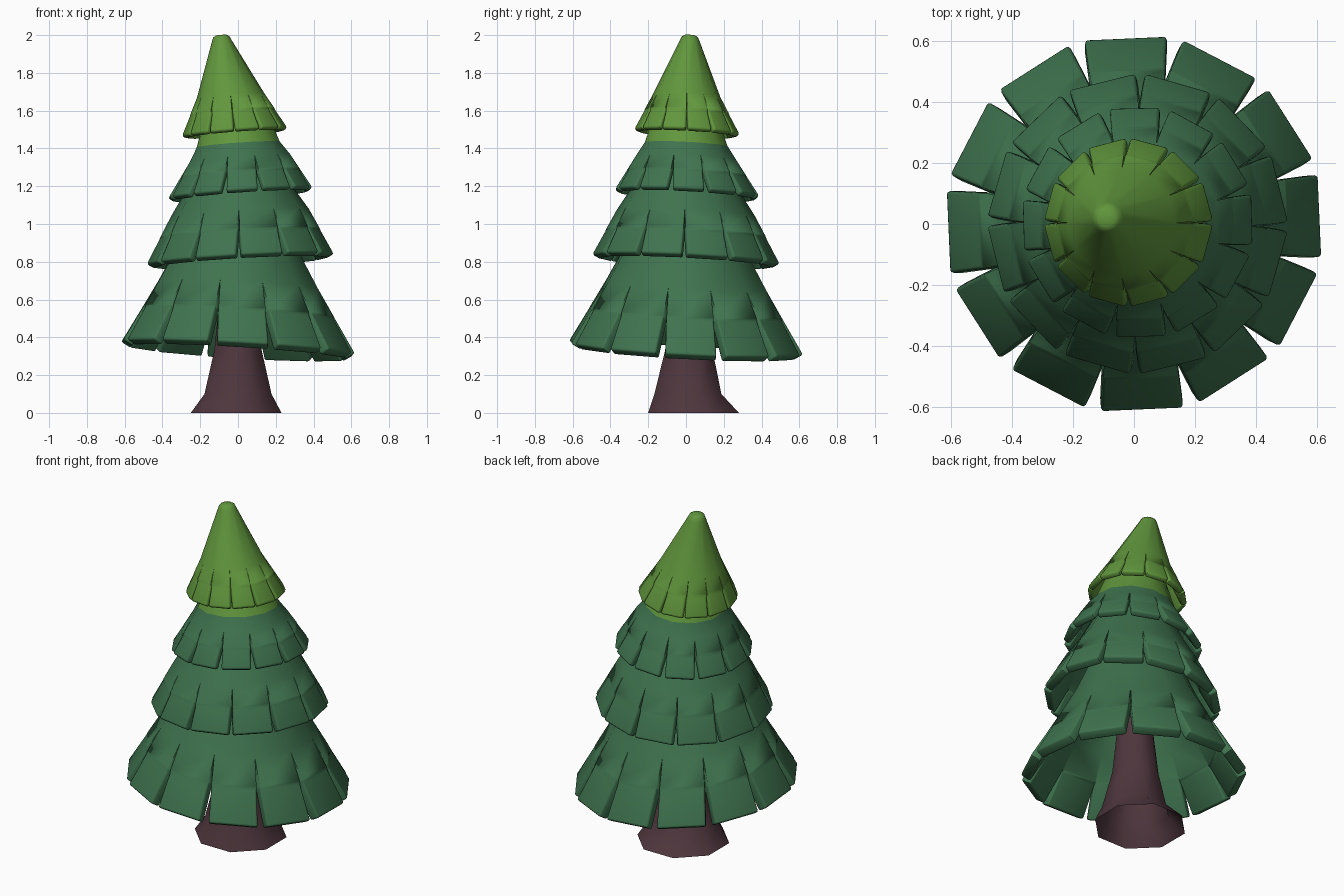
import bpy, bmesh, math

if "Cube" in bpy.data.objects:
    bpy.data.objects.remove(bpy.data.objects["Cube"])


def material(name, rgb):
    m = bpy.data.materials.new(name)
    m.diffuse_color = (*rgb, 1)
    m.use_nodes = True
    m.node_tree.nodes["Principled BSDF"].inputs["Base Color"].default_value = m.diffuse_color
    return m


DARK = material("dark_green", (0.050, 0.172, 0.078))
LIGHT = material("light_green", (0.118, 0.305, 0.046))
BROWN = material("bark_brown", (0.076, 0.037, 0.047))


def make_object(bm, name, mats):
    me = bpy.data.meshes.new(name)
    bmesh.ops.recalc_face_normals(bm, faces=bm.faces)
    bm.to_mesh(me)
    bm.free()
    for m in mats:
        me.materials.append(m)
    ob = bpy.data.objects.new(name, me)
    bpy.context.collection.objects.link(ob)
    bpy.ops.object.select_all(action='DESELECT')
    ob.select_set(True)
    bpy.context.view_layer.objects.active = ob
    return ob


def tier(name, rows, turn, gap, tilt, thick, mats, light_from=99, n=12):
    """Hollow skirt: rows are (x, y, radius, z) from rim to top; the lowest row is cut into flaps."""
    bm = bmesh.new()

    def vert(row, deg):
        x, y, r, z = row
        a = math.radians(deg + turn)
        px, py = r * math.cos(a), r * math.sin(a)
        return bm.verts.new((x + px, y + py, z + tilt[0] * px + tilt[1] * py))

    step = 360 / n
    flap = []
    rings = [[vert(row, (i - 0.5) * step) for i in range(n)] for row in rows[1:]]
    belly = [a * 0.45 + b * 0.55 for a, b in zip(rows[0], rows[1])]
    for i in range(n):                                   # flaps, the slits widening to the rim
        lo, hi = (i - 0.5) * step, (i + 0.5) * step
        a, b = vert(rows[0], lo + gap), vert(rows[0], hi - gap)
        c, d = vert(belly, hi - gap * 0.42), vert(belly, lo + gap * 0.42)
        bm.faces.new((a, b, c, d))
        bm.faces.new((d, c, rings[0][(i + 1) % n], rings[0][i]))
        flap += [a, b, c, d]
    for k in range(len(rings) - 1):                      # unbroken cone above the slits
        for i in range(n):
            j = (i + 1) % n
            f = bm.faces.new((rings[k][i], rings[k][j], rings[k + 1][j], rings[k + 1][i]))
            f.material_index = int(k >= light_from)
    bm.faces.new(rings[-1]).material_index = int(light_from < 99)
    bm.verts.index_update()
    flap = [v.index for v in flap]
    ob = make_object(bm, name, mats)
    ob.vertex_groups.new(name="flap").add(flap, 1, 'REPLACE')
    s = ob.modifiers.new("thickness", 'SOLIDIFY')
    s.thickness, s.offset = thick, -1
    b = ob.modifiers.new("soft_flaps", 'BEVEL')          # rounds the flaps only
    b.width, b.segments = 0.011, 2
    b.limit_method, b.vertex_group = 'VGROUP', "flap"
    for m in ("thickness", "soft_flaps"):
        bpy.ops.object.modifier_apply(modifier=m)
    bpy.ops.object.shade_smooth_by_angle(angle=math.radians(48))


# Foliage tiers, bottom to top
tier("bottom_tier", [(0, 0, .628, .345), (0, 0, .432, .68), (0, 0, .355, .82), (0, 0, .26, 1.03)],
     2.5, 2.6, (-.057, -.05), .06, [DARK])
tier("middle_tier", [(.012, 0, .497, .815), (.01, 0, .365, 1.06), (.005, 0, .30, 1.16), (0, 0, .21, 1.34)],
     14, 2.0, (.055, -.05), .05, [DARK])
tier("upper_tier", [(.012, .005, .388, 1.165), (.01, 0, .272, 1.35), (0, 0, .226, 1.42), (-.01, 0, .17, 1.58)],
     1.5, 2.8, (.07, -.05), .04, [DARK, LIGHT], light_from=1)
tier("tree_tip", [(-.018, .005, .281, 1.487), (-.04, .004, .178, 1.68), (-.086, .02, .052, 1.97),
                  (-.088, .02, .043, 1.99), (-.09, .02, .028, 2.0)],
     15, 1.7, (.08, -.05), .035, [LIGHT])

# Flared eight-sided trunk, open at the base
bm = bmesh.new()
rings = []
for x, y, r, z in [(-.01, .04, .26, 0), (0, .01, .192, .1), (0, .015, .136, .33), (0, .01, .09, .75), (0, .01, .08, .95)]:
    rings.append([bm.verts.new((x + r * math.cos(math.radians(22.5 + 45 * i)),
                                y + r * math.sin(math.radians(22.5 + 45 * i)), z)) for i in range(8)])
for lo, hi in zip(rings, rings[1:]):
    for i in range(8):
        bm.faces.new((lo[i], lo[(i + 1) % 8], hi[(i + 1) % 8], hi[i]))
bm.faces.new(rings[-1])
make_object(bm, "trunk", [BROWN])
bpy.ops.object.shade_smooth_by_angle(angle=math.radians(50))
